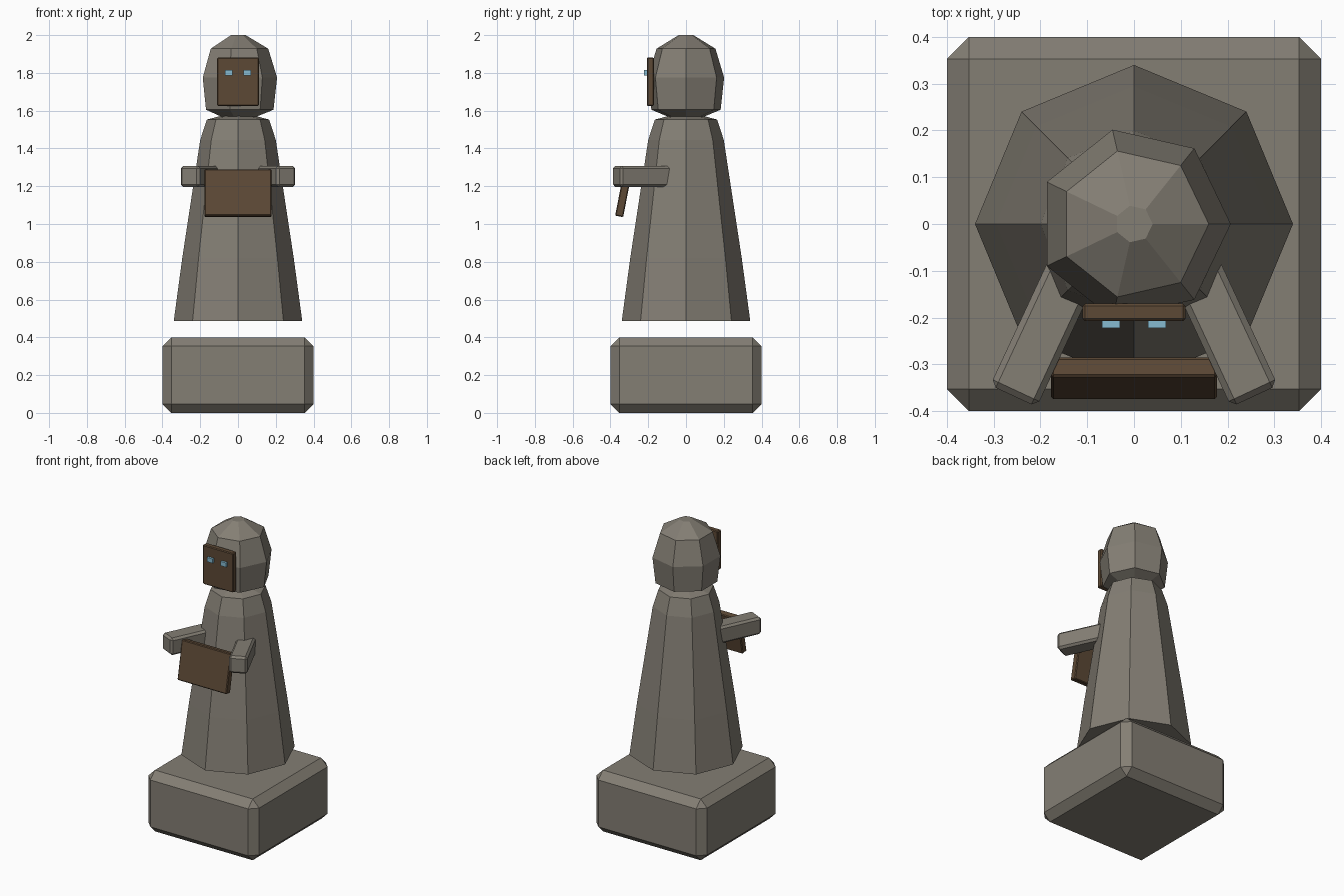
import bpy
import math

cube = bpy.data.objects.get("Cube")
if cube:
    bpy.data.objects.remove(cube, do_unlink=True)


def material(name, rgb):
    mat = bpy.data.materials.new(name)
    mat.use_nodes = True
    mat.diffuse_color = (*rgb, 1)
    mat.node_tree.nodes["Principled BSDF"].inputs["Base Color"].default_value = (*rgb, 1)
    return mat


stone = material("warm grey stone", (0.23, 0.21, 0.175))
wood = material("dark brown wood", (0.108, 0.066, 0.036))
glow = material("pale blue", (0.24, 0.50, 0.64))


def add_object(name, verts, faces, mat):
    mesh = bpy.data.meshes.new(name)
    mesh.from_pydata(verts, [], faces)
    mesh.materials.append(mat)
    obj = bpy.data.objects.new(name, mesh)
    bpy.context.collection.objects.link(obj)
    return obj


def lathe(name, profile, sides, mat):
    """Faceted closed solid from (radius, height) rings, bottom to top."""
    verts = []
    for radius, z in profile:
        for i in range(sides):
            a = math.tau * i / sides
            verts.append((radius * math.cos(a), radius * math.sin(a), z))
    faces = [tuple(reversed(range(sides)))]
    for ring in range(len(profile) - 1):
        low, high = ring * sides, (ring + 1) * sides
        for i in range(sides):
            j = (i + 1) % sides
            faces.append((low + i, low + j, high + j, high + i))
    faces.append(tuple(range(len(verts) - sides, len(verts))))
    return add_object(name, verts, faces, mat)


def box(name, center, size, mat, bevel=0, rotation=(0, 0, 0)):
    """Box with chamfered edges."""
    verts = [(x * size[0] / 2, y * size[1] / 2, z * size[2] / 2)
             for x in (-1, 1) for y in (-1, 1) for z in (-1, 1)]
    faces = [(0, 1, 3, 2), (4, 6, 7, 5), (0, 4, 5, 1),
             (2, 3, 7, 6), (0, 2, 6, 4), (1, 5, 7, 3)]
    obj = add_object(name, verts, faces, mat)
    obj.location = center
    obj.rotation_euler = rotation
    if bevel:
        mod = obj.modifiers.new("chamfer", "BEVEL")
        mod.width = bevel
        mod.segments = 1
    return obj


# Plinth
box("plinth", (0, 0, 0.2), (0.8, 0.8, 0.4), stone, 0.047)

# Robe floating just above the plinth
lathe("robe", [(0.34, 0.487), (0.295, 0.82), (0.2, 1.445),
               (0.165, 1.553), (0.08, 1.575)], 8, stone)

# Hooded head
lathe("hood", [(0.09, 1.565), (0.188, 1.605), (0.207, 1.775),
               (0.16, 1.928), (0.04, 2.0)], 7, stone)

# Mask on the front of the hood
box("mask", (0, -0.189, 1.753), (0.22, 0.037, 0.256), wood, 0.005)

# Open tablet leaning back between the hands
box("book", (0, -0.33, 1.163), (0.355, 0.043, 0.25), wood, 0.005,
    (math.radians(-11), 0, 0))

# Eyes and arms on both sides
for side, word in ((1, "left"), (-1, "right")):
    box(word + "_eye", (side * 0.049, -0.2125, 1.801), (0.039, 0.02, 0.028), glow)
    box(word + "_arm", (side * 0.19, -0.223, 1.252), (0.11, 0.32, 0.112),
        stone, 0.013, (0, 0, side * math.radians(25)))
